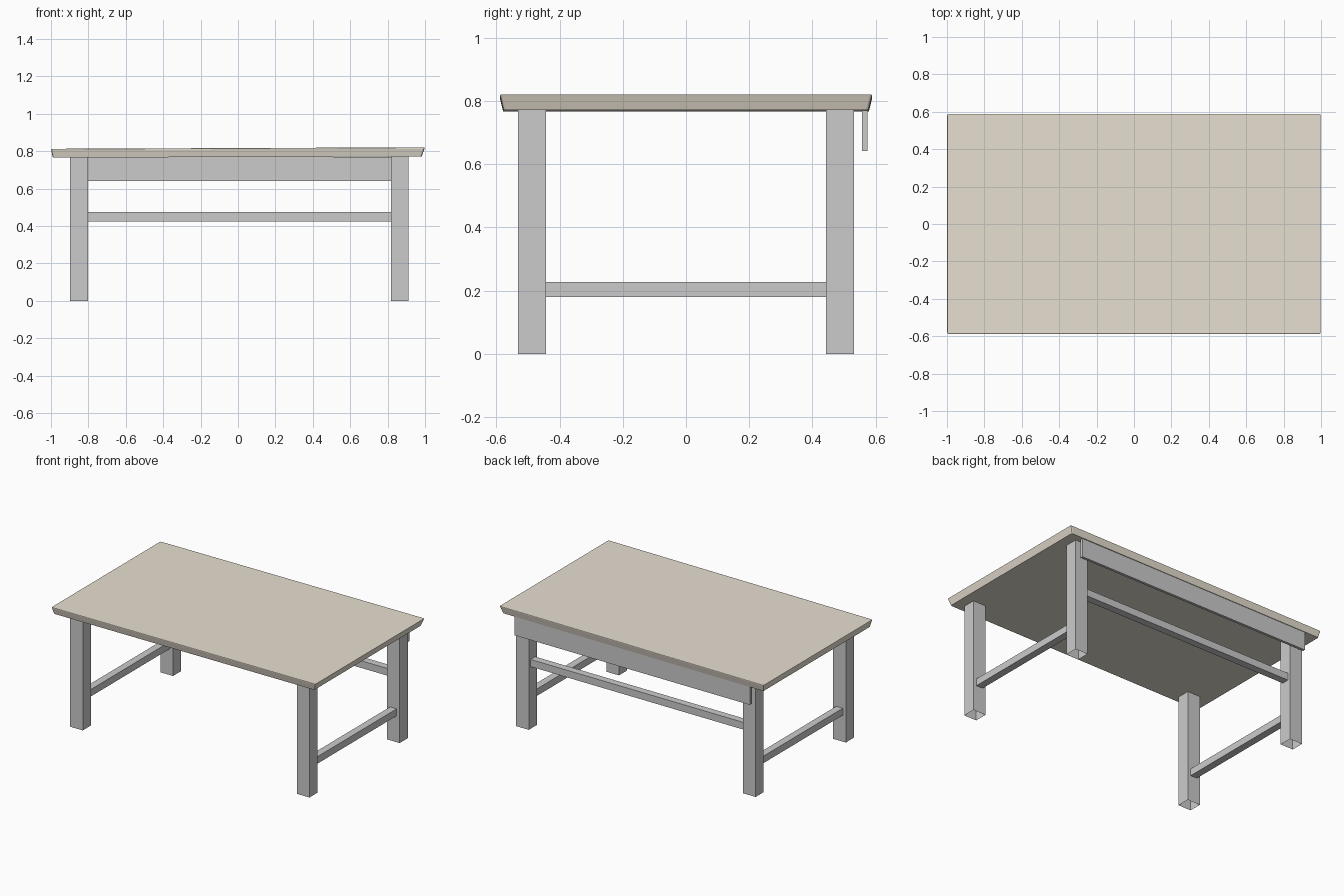
import bpy, bmesh

if "Cube" in bpy.data.objects:
    bpy.data.objects.remove(bpy.data.objects["Cube"])


def finish(name, bm, mat=None):
    bmesh.ops.recalc_face_normals(bm, faces=bm.faces)
    mesh = bpy.data.meshes.new(name)
    bm.to_mesh(mesh)
    bm.free()
    obj = bpy.data.objects.new(name, mesh)
    bpy.context.collection.objects.link(obj)
    if mat:
        mesh.materials.append(mat)
    return obj


def box(name, x, y, z, open_bottom=False):
    bm = bmesh.new()
    bmesh.ops.create_cube(bm, size=1)
    for v in bm.verts:
        for i, (lo, hi) in enumerate((x, y, z)):
            v.co[i] = hi if v.co[i] > 0 else lo
    obj_faces = [f for f in bm.faces if all(v.co.z == z[0] for v in f.verts)]
    obj = finish(name, bm)
    if open_bottom:
        bm = bmesh.new()
        bm.from_mesh(obj.data)
        low = [f for f in bm.faces if f.normal.z < -0.9]
        bmesh.ops.delete(bm, geom=low, context='FACES_ONLY')
        bm.to_mesh(obj.data)
        bm.free()
    return obj


wood = bpy.data.materials.new("pale_wood")
wood.diffuse_color = (0.80, 0.74, 0.64, 1)
wood.use_nodes = True
wood.node_tree.nodes["Principled BSDF"].inputs["Base Color"].default_value = wood.diffuse_color

# Tabletop: slightly tilted slab, undercut sides, softened corners and top rim
bm = bmesh.new()
bmesh.ops.create_cube(bm, size=1)
for v in bm.verts:
    right, top = v.co.x > 0, v.co.z > 0
    v.co.y = (1 if v.co.y > 0 else -1) * (0.59 if top else 0.578)
    if top:
        v.co.x, v.co.z = (1.0, 0.821) if right else (-1.0, 0.813)
    else:
        v.co.x, v.co.z = (0.982, 0.772) if right else (-0.99, 0.766)
uprights = [e for e in bm.edges if abs(e.verts[0].co.z - e.verts[1].co.z) > 0.03]
bmesh.ops.bevel(bm, geom=uprights, offset=0.008, segments=2, profile=0.5, affect='EDGES')
rim = [e for e in bm.edges if min(v.co.z for v in e.verts) > 0.8
       and len(e.link_faces) == 2 and e.calc_face_angle(0) > 0.5]
bmesh.ops.bevel(bm, geom=rim, offset=0.006, segments=2, profile=0.5, affect='EDGES')
finish("tabletop", bm, wood)

# Legs (open at the foot)
leg_x = {"left": (-0.898, -0.802, 0.766), "right": (0.817, 0.912, 0.772)}
leg_y = {"front": (-0.531, -0.443), "back": (0.443, 0.531)}
for side, (x0, x1, top) in leg_x.items():
    for end, ys in leg_y.items():
        box(f"{end}_{side}_leg", (x0, x1), ys, (0, top), open_bottom=True)
    # Low side rail between front and back legs
    mid = (x0 + x1) / 2
    box(f"{side}_rail", (mid - 0.025, mid + 0.025), (-0.443, 0.443), (0.18, 0.228))

# Long back rail and the apron behind the back legs
box("back_rail", (-0.802, 0.817), (0.462, 0.512), (0.425, 0.474))
box("back_apron", (-0.885, 0.894), (0.556, 0.574), (0.642, 0.77))
